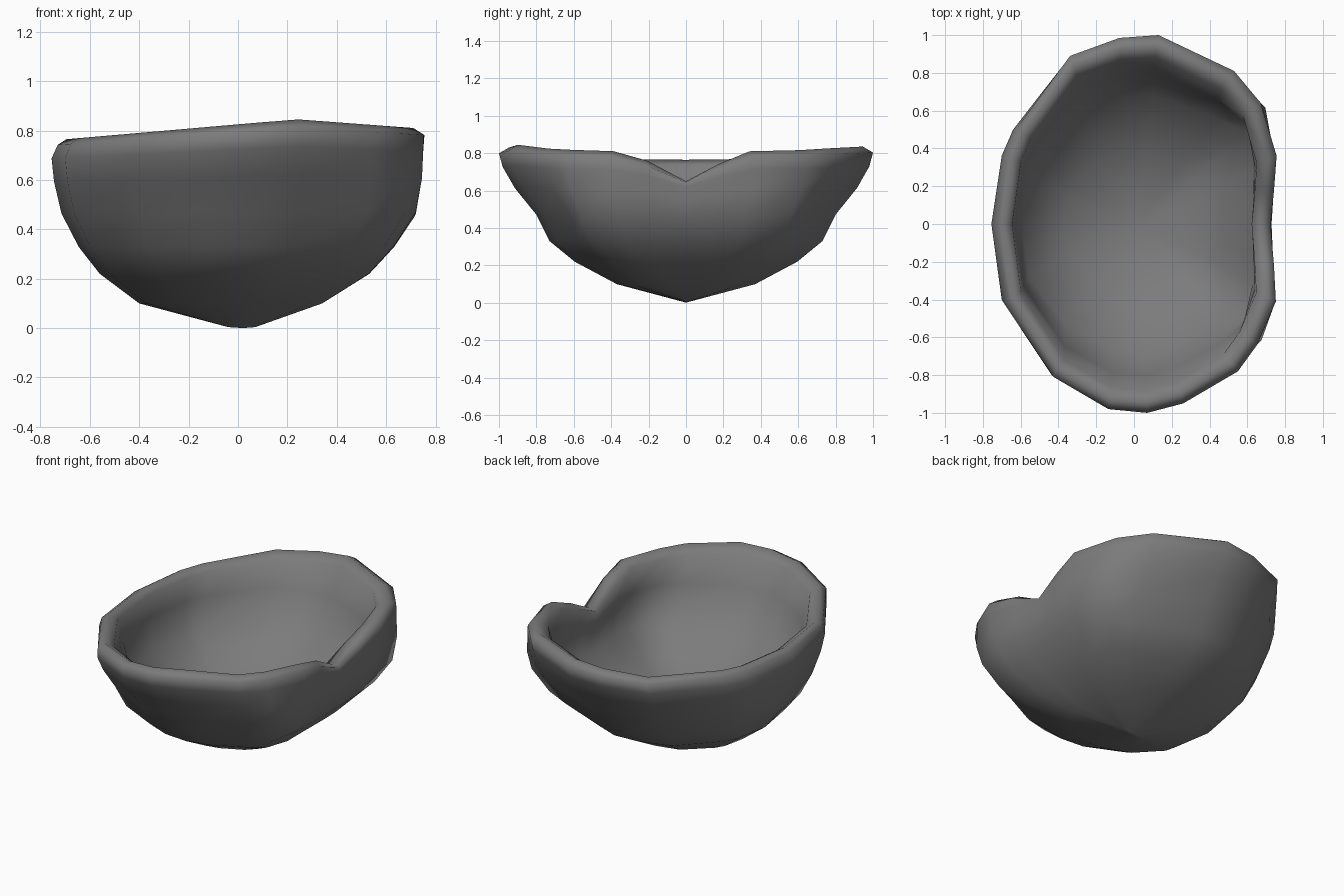
import bpy
import bmesh
import math

default_cube = bpy.data.objects.get("Cube")
if default_cube:
    bpy.data.objects.remove(default_cube, do_unlink=True)

HALF_WIDTH = 0.755
FULL_HEIGHT = 0.82

# Hand-shaped rim outline, counter-clockwise from the middle of the notch
OUTLINE = [
    (.72, 0), (.74, .18), (.755, .36), (.67, .64), (.53, .81), (.13, 1),
    (-.08, .985), (-.35, .89), (-.64, .51), (-.7, .37), (-.755, 0),
    (-.7, -.41), (-.44, -.81), (-.14, -.98), (.07, -1), (.26, -.95),
    (.55, -.78), (.65, -.64), (.75, -.41), (.74, -.22),
]

# Each ring: height, reach toward -x, reach toward +x, reach along y
OUTER_RINGS = [
    (.004, .04, .07, .01), (.1, .4, .34, .37), (.22, .56, .53, .595),
    (.33, .645, .63, .73), (.47, .715, .72, .8), (.61, .745, .745, .915),
    (.72, .755, .75, .98),
]
RIM_RINGS = [
    (.79, .73, .755, 1), (.82, .695, .71, .945), (.78, .645, .65, .885),
]
INNER_RINGS = [
    (.62, .63, .64, .8), (.41, .6, .63, .685), (.25, .38, .36, .38),
]


def rim_height(x, y):
    """Sloping rim with a dip on the +x side."""
    if x < .26:
        height = .77 + .08 * (x + .69)
    else:
        height = .845 - .07 * (x - .26)
    if x > .6:
        height = min(height, .65 + .5 * abs(y))
    return height


def make_ring(bm, level, left, right, reach_y):
    """Scale the outline to one level, following the rim more near the top."""
    depth = level / FULL_HEIGHT
    corner = 1 + .1 * math.sin(math.pi * depth) ** 2
    ring = []
    for x, y in OUTLINE:
        z = level * (1 + (rim_height(x, y) / FULL_HEIGHT - 1) * depth ** 3)
        # The dent beside the notch fades out lower on the wall
        if x > .7:
            x += .035 * max(0, 1 - abs(y) / .36) * min(1, 2 * (1 - depth))
        # The two +x corners are squarer halfway up
        if x > .6 and abs(y) > .3:
            x = min(x * corner, HALF_WIDTH)
            y *= corner
        reach_x = right if x > 0 else left
        ring.append(bm.verts.new((x * reach_x / HALF_WIDTH, y * reach_y, z)))
    return ring


def cap(bm, ring, point, flip):
    """Close a ring with a fan to one point."""
    tip = bm.verts.new(point)
    for a, b in zip(ring, ring[1:] + ring[:1]):
        bm.faces.new((tip, b, a) if flip else (tip, a, b))


# Bowl shell: outer wall, rounded rim and inner wall in one loft
bm = bmesh.new()
rings = [make_ring(bm, *r) for r in OUTER_RINGS + RIM_RINGS + INNER_RINGS]
for low, high in zip(rings, rings[1:]):
    for i in range(len(low)):
        j = (i + 1) % len(low)
        bm.faces.new((low[i], low[j], high[j], high[i]))
cap(bm, rings[0], (.02, 0, 0), True)
cap(bm, rings[-1], (.02, 0, .1), False)
bmesh.ops.recalc_face_normals(bm, faces=bm.faces)

mesh = bpy.data.meshes.new("bowl_shell")
bm.to_mesh(mesh)
bm.free()
bowl = bpy.data.objects.new("bowl_shell", mesh)
bpy.context.collection.objects.link(bowl)

# Plain grey material
grey = bpy.data.materials.new("plain_grey")
grey.use_nodes = True
colour = (.2, .2, .2, 1)
grey.diffuse_color = colour
shader = next(n for n in grey.node_tree.nodes if n.type == "BSDF_PRINCIPLED")
shader.inputs["Base Color"].default_value = colour
mesh.materials.append(grey)

# Smooth surface with only the tight creases kept sharp
bpy.ops.object.select_all(action="DESELECT")
bowl.select_set(True)
bpy.context.view_layer.objects.active = bowl
bpy.ops.object.shade_smooth_by_angle(angle=math.radians(80))
